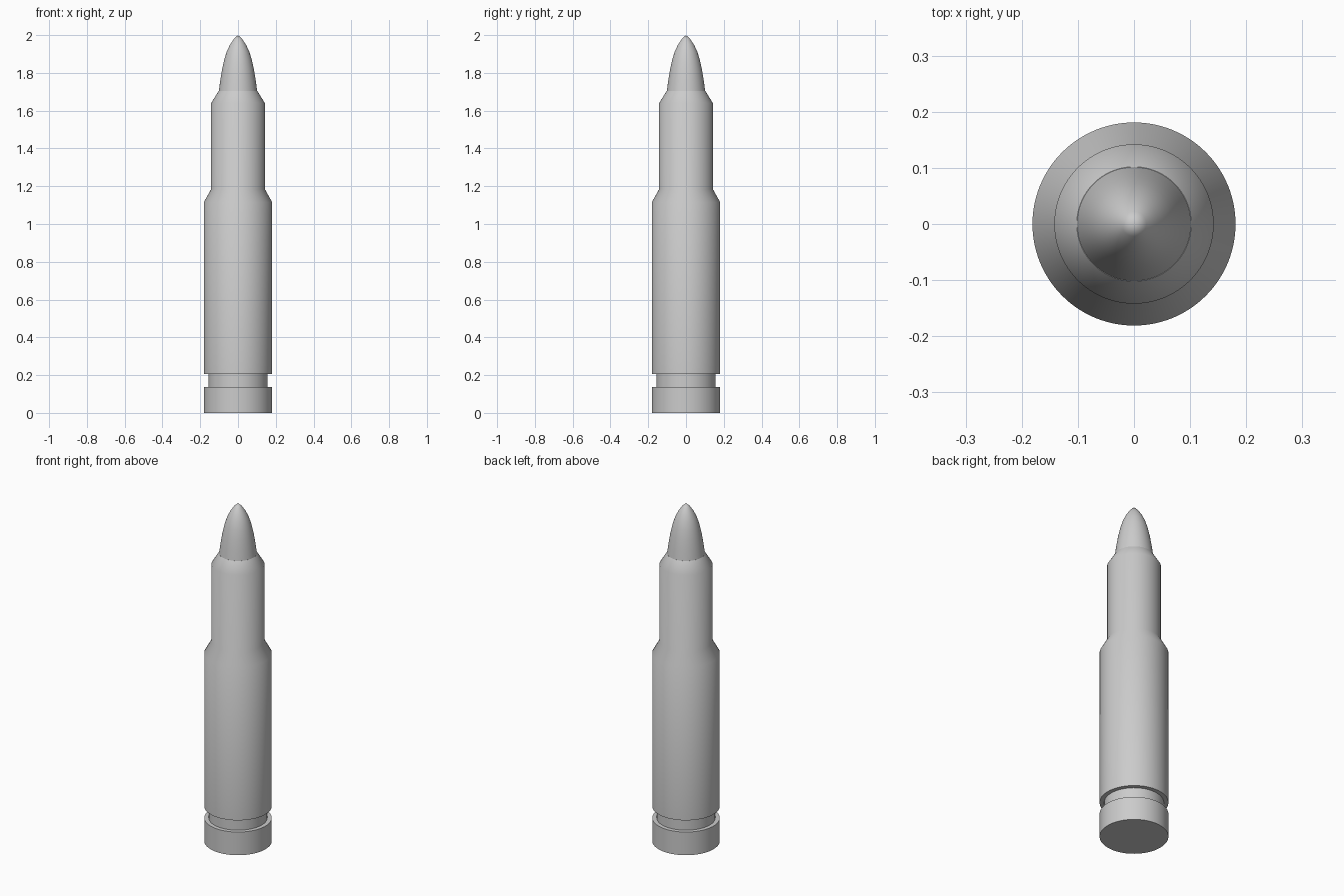
import bpy
import bmesh
import math

SEGMENTS = 96

cube = bpy.data.objects.get("Cube")
if cube:
    bpy.data.objects.remove(cube, do_unlink=True)

grey = bpy.data.materials.new("plain_grey")
grey.use_nodes = True
GREY = (0.6, 0.6, 0.6, 1)
grey.diffuse_color = GREY
grey.node_tree.nodes["Principled BSDF"].inputs["Base Color"].default_value = GREY


def lathe(name, profile):
    """Spin a list of (radius, height) points around z."""
    bm = bmesh.new()
    verts = [bm.verts.new((r, 0, z)) for r, z in profile]
    edges = [bm.edges.new(pair) for pair in zip(verts, verts[1:])]
    bmesh.ops.spin(bm, geom=verts + edges, cent=(0, 0, 0), axis=(0, 0, 1),
                   angle=math.tau, steps=SEGMENTS, use_merge=True)
    bmesh.ops.remove_doubles(bm, verts=bm.verts, dist=1e-5)
    bmesh.ops.recalc_face_normals(bm, faces=bm.faces)
    mesh = bpy.data.meshes.new(name)
    bm.to_mesh(mesh)
    bm.free()
    mesh.materials.append(grey)
    obj = bpy.data.objects.new(name, mesh)
    bpy.context.collection.objects.link(obj)
    bpy.ops.object.select_all(action="DESELECT")
    obj.select_set(True)
    bpy.context.view_layer.objects.active = obj
    bpy.ops.object.shade_smooth_by_angle(angle=math.radians(35))
    return obj


# Case: rim, extraction groove, body, shoulder, neck and tapered mouth
lathe("case", [
    (0, 0), (0.181, 0), (0.181, 0.137),
    (0.157, 0.137), (0.157, 0.206), (0.181, 0.206),
    (0.181, 1.115), (0.142, 1.185),
    (0.142, 1.64), (0.102, 1.705), (0, 1.705),
])

# Pointed tip with a curved side
lathe("tip", [
    (0, 1.70), (0.102, 1.70), (0.094, 1.76), (0.084, 1.82), (0.073, 1.87),
    (0.059, 1.915), (0.042, 1.95), (0.022, 1.98), (0, 2.0),
])
